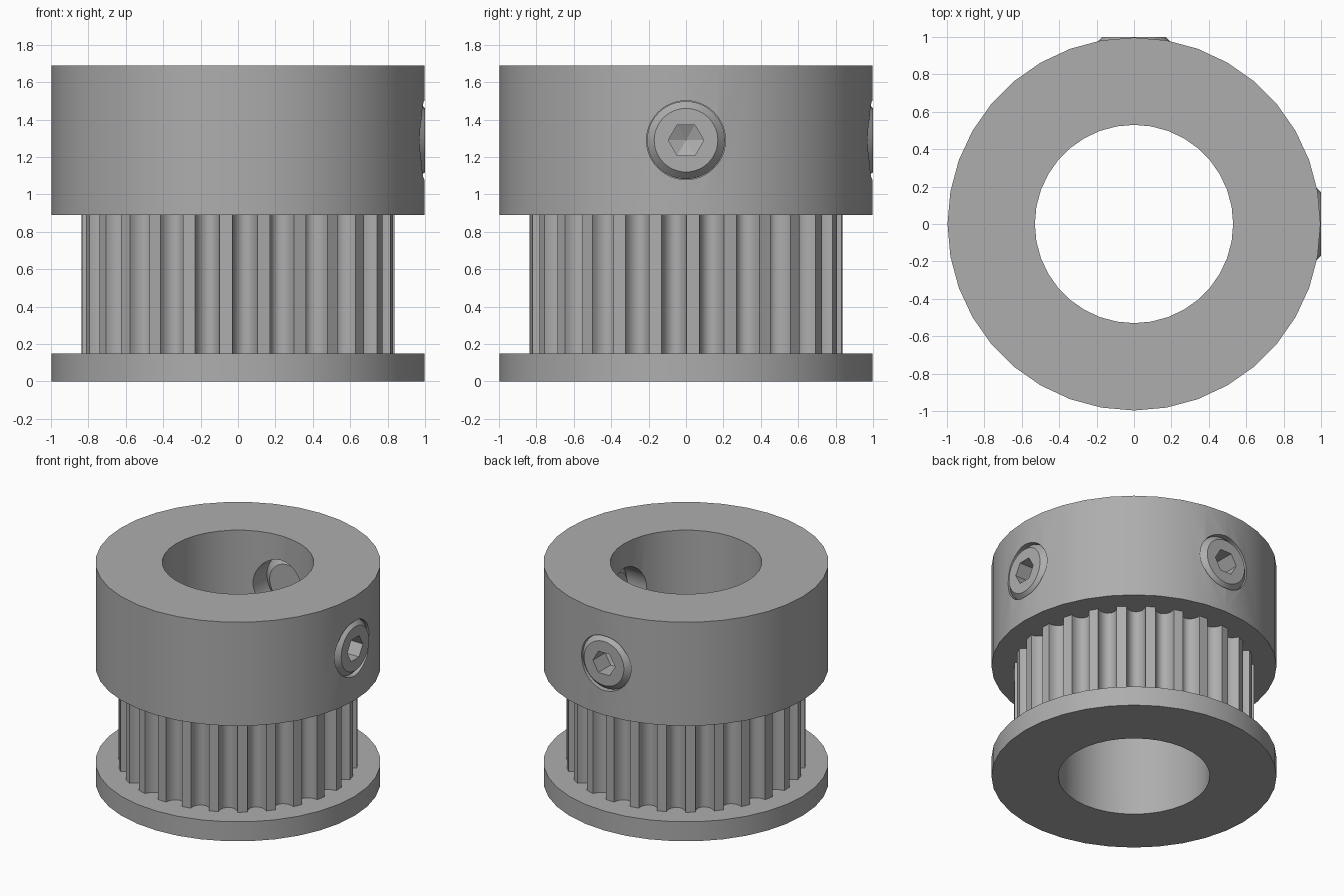
import bpy, bmesh
from math import sin, cos, pi, radians
from mathutils import Matrix

if "Cube" in bpy.data.objects:
    bpy.data.objects.remove(bpy.data.objects["Cube"])

BORE, RIM, HEIGHT = 0.53, 0.997, 1.69
FLANGE_TOP, HUB_BASE = 0.15, 0.89
SCREW_Z, SCREW_R = 1.29, 0.208
TEETH, TIP_R, GROOVE = 26, 0.838, 0.08
PHASE = radians(-39)

metal = bpy.data.materials.new("machined_grey")
metal.use_nodes = True
GREY = (0.42, 0.42, 0.42, 1)
metal.diffuse_color = GREY
metal.node_tree.nodes["Principled BSDF"].inputs["Base Color"].default_value = GREY


def finish(name, bm):
    bmesh.ops.recalc_face_normals(bm, faces=bm.faces)
    mesh = bpy.data.meshes.new(name)
    bm.to_mesh(mesh)
    bm.free()
    mesh.materials.append(metal)
    obj = bpy.data.objects.new(name, mesh)
    bpy.context.collection.objects.link(obj)
    return obj


def activate(obj):
    bpy.ops.object.select_all(action="DESELECT")
    obj.select_set(True)
    bpy.context.view_layer.objects.active = obj


def smooth(obj):
    activate(obj)
    bpy.ops.object.shade_smooth_by_angle(angle=radians(25))


def circle(r, n, start=0.0):
    return [(r * cos(start + 2 * pi * i / n), r * sin(start + 2 * pi * i / n)) for i in range(n)]


def skin(bm, sections, closed=False):
    """Bridge matching (outline, height) sections with quads."""
    rings = [[bm.verts.new((x, y, z)) for x, y in pts] for pts, z in sections]
    pairs = list(zip(rings, rings[1:])) + ([(rings[-1], rings[0])] if closed else [])
    n = len(rings[0])
    for a, b in pairs:
        for i in range(n):
            j = (i + 1) % n
            bm.faces.new((a[i], a[j], b[j], b[i]))
    return rings


def tube(name, outer, inner, z0, z1):
    bm = bmesh.new()
    skin(bm, [(outer, z0), (outer, z1), (inner, z1), (inner, z0)], closed=True)
    return finish(name, bm)


def tooth_outline():
    """Belt teeth: narrow lands between rounded grooves."""
    pts, pitch, steps = [], 2 * pi / TEETH, 10
    for k in range(TEETH):
        for s in range(steps + 1):
            a = pi * s / steps
            angle = PHASE + pitch * (k + 0.5 - 0.33 * cos(a))
            r = TIP_R - GROOVE * sin(a)
            pts.append((r * cos(angle), r * sin(angle)))
    return pts


# Flange, toothed drum and hub share one bore
ring, bore = circle(RIM, 36), circle(BORE, 36)
smooth(tube("flange", ring, bore, 0, FLANGE_TOP))
teeth = tooth_outline()
smooth(tube("toothed_drum", teeth, circle(BORE, len(teeth), PHASE), FLANGE_TOP, HUB_BASE))
hub = tube("hub", ring, bore, HUB_BASE, HEIGHT)

# Set screws on the left side and the back, each in a drilled hole
for name, turn in (("left", 0), ("back", pi / 2)):
    place = (Matrix.Rotation(turn, 4, "Z") @ Matrix.Translation((0, 0, SCREW_Z))
             @ Matrix.Rotation(pi / 2, 4, "Y"))

    bm = bmesh.new()
    bmesh.ops.create_cone(bm, cap_ends=True, segments=48, radius1=SCREW_R + 0.003,
                          radius2=SCREW_R + 0.003, depth=1.0,
                          matrix=place @ Matrix.Translation((0, 0, 0.8)))
    drill = finish("drill", bm)
    cut = hub.modifiers.new("hole", "BOOLEAN")
    cut.object, cut.solver = drill, "EXACT"
    activate(hub)
    bpy.ops.object.modifier_apply(modifier=cut.name)
    bpy.data.objects.remove(drill)

    # Chamfered body, hexagonal socket and conical socket floor
    n = 48
    hexagon = []
    for i in range(n):
        t = (i % 8) / 8
        a, b = [radians(60 * (i // 8 + k) + 90) for k in (0, 1)]
        hexagon.append((0.095 * (cos(a) * (1 - t) + cos(b) * t),
                        0.095 * (sin(a) * (1 - t) + sin(b) * t)))
    bm = bmesh.new()
    rings = skin(bm, [(circle(0.15, n, pi / 2), 0.6), (circle(SCREW_R, n, pi / 2), 0.65),
                      (circle(SCREW_R, n, pi / 2), 0.96), (circle(0.17, n, pi / 2), 1.0),
                      (hexagon, 1.0), (hexagon, 0.85)])
    bm.faces.new(rings[0])
    tip = bm.verts.new((0, 0, 0.81))
    for i in range(n):
        bm.faces.new((rings[-1][i], rings[-1][(i + 1) % n], tip))
    bm.transform(place)
    smooth(finish(name + "_set_screw", bm))

smooth(hub)
